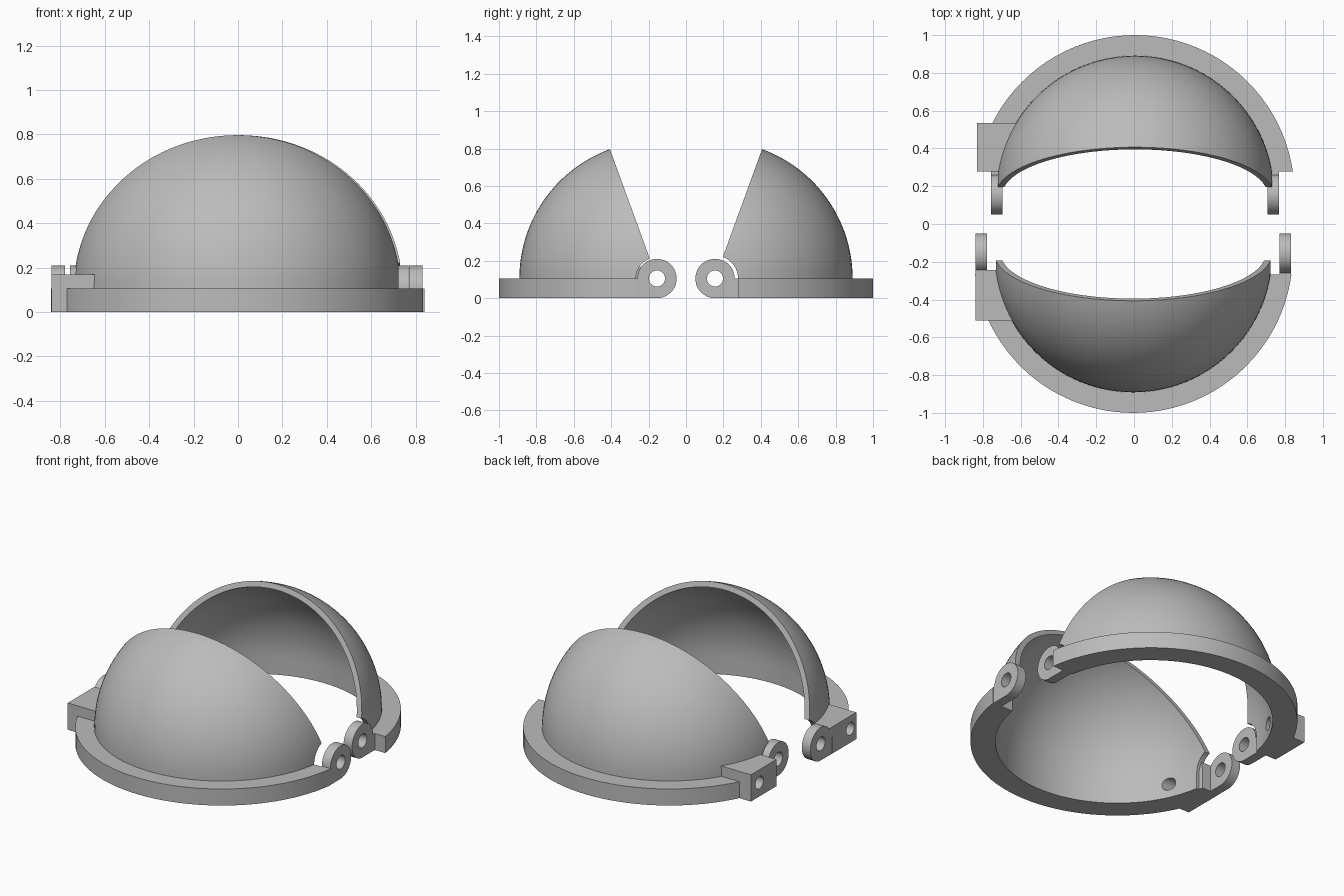
import bpy, bmesh
from math import sin, cos, pi, radians
from mathutils import Matrix

if "Cube" in bpy.data.objects:
    bpy.data.objects.remove(bpy.data.objects["Cube"])

grey = bpy.data.materials.new("plain grey")
grey.use_nodes = True
grey.diffuse_color = (0.5, 0.5, 0.5, 1)
grey.node_tree.nodes["Principled BSDF"].inputs["Base Color"].default_value = (0.5, 0.5, 0.5, 1)

HINGE_Y, HINGE_Z = 0.155, 0.105
OUTER, INNER, FLANGE = 0.736, 0.702, 0.845
TAB_R, HOLE_R = 0.105, 0.043


def arc(r, start, end, n):
    """Points (a, z) around the hinge height, angles in degrees."""
    angles = [radians(start + (end - start) * i / n) for i in range(n + 1)]
    return [(r * cos(a), HINGE_Z + r * sin(a)) for a in angles]


def finish(bm, name):
    bmesh.ops.remove_doubles(bm, verts=bm.verts, dist=1e-5)
    bmesh.ops.recalc_face_normals(bm, faces=bm.faces)
    mesh = bpy.data.meshes.new(name)
    bm.to_mesh(mesh)
    bm.free()
    mesh.materials.append(grey)
    obj = bpy.data.objects.new(name, mesh)
    bpy.context.collection.objects.link(obj)
    return obj


def revolve(name, profile, steps=96):
    """Spin an (r, z) outline about the z axis."""
    bm = bmesh.new()
    verts = [bm.verts.new((r, 0, z)) for r, z in profile]
    edges = [bm.edges.new((a, b)) for a, b in zip(verts, verts[1:] + verts[:1])]
    bmesh.ops.spin(bm, geom=verts + edges, cent=(0, 0, 0), axis=(0, 0, 1),
                   angle=2 * pi, steps=steps)
    bmesh.ops.remove_doubles(bm, verts=bm.verts, dist=1e-5)
    # drop the doubled axis line, if the outline touches the axis
    bmesh.ops.delete(bm, geom=[e for e in bm.edges if not e.link_faces], context="EDGES")
    return finish(bm, name)


def extrude(name, outline, x0, x1):
    """Extrude a (y, z) outline along x."""
    bm = bmesh.new()
    face = bm.faces.new([bm.verts.new((x0, y, z)) for y, z in outline])
    out = bmesh.ops.extrude_face_region(bm, geom=[face])
    moved = [v for v in out["geom"] if isinstance(v, bmesh.types.BMVert)]
    bmesh.ops.translate(bm, verts=moved, vec=(x1 - x0, 0, 0))
    return finish(bm, name)


def rod(name, y, z, r, x0, x1):
    return extrude(name, [(y + r * cos(2 * pi * i / 32), z + r * sin(2 * pi * i / 32))
                          for i in range(32)], x0, x1)


def boolean(obj, tool, operation="DIFFERENCE"):
    mod = obj.modifiers.new("bool", "BOOLEAN")
    mod.operation, mod.object, mod.solver = operation, tool, "EXACT"
    bpy.context.view_layer.objects.active = obj
    bpy.ops.object.modifier_apply(modifier=mod.name)
    bpy.data.objects.remove(tool)


def place(obj, side, shift):
    """Move a part to its half, mirroring it in y for the front."""
    obj.data.transform(Matrix.Translation((shift, side * HINGE_Y, 0))
                       @ Matrix.Diagonal((1, side, 1, 1)))
    if side < 0:
        obj.data.flip_normals()
    bpy.ops.object.select_all(action="DESELECT")
    obj.select_set(True)
    bpy.context.view_layer.objects.active = obj
    bpy.ops.object.shade_smooth_by_angle(angle=radians(25))


def build_half(label, side, shift, clear, tab_x, block_y):
    # hollow dome with its flat flange
    profile = [(INNER, 0), (FLANGE, 0), (FLANGE, HINGE_Z)]
    profile += arc(OUTER, 0, 90, 32) + arc(INNER, 90, 0, 32)
    shell = revolve(label + "_dome_shell", profile)

    # slanted opening and round clearance about the hinge
    opening = [(-1.2, -0.1), (clear, -0.1)] + arc(clear, 0, 70, 12)
    opening += arc(1.3, 70, 70, 1)[:1] + [(-1.2, 1.3)]
    boolean(shell, extrude("opening_cutter", opening, -1, 1))

    # drilled side block, trimmed to the hollow
    y0, y1 = block_y
    block = extrude("side_block", [(y0, 0), (y1, 0), (y1, 0.17), (y0, 0.17)], -0.836, -0.5)
    mid = (OUTER + INNER) / 2
    hollow = revolve("hollow_cutter", [(0, -0.1), (mid, -0.1)] + arc(mid, 0, 90, 32))
    boolean(block, hollow)
    boolean(shell, block, "UNION")
    boolean(shell, rod("drill", 0.295, 0.088, 0.04, -1, -0.3))
    place(shell, side, shift)

    # pair of hinge tabs
    outline = arc(TAB_R, 0, 270, 36) + [(clear + 0.008, 0), (clear + 0.008, HINGE_Z)]
    for hand, sign in (("left", 1), ("right", -1)):
        tab = extrude(f"{label}_{hand}_hinge_tab", outline, *[sign * x for x in tab_x])
        boolean(tab, rod("drill", 0, HINGE_Z, HOLE_R, -1, 1))
        place(tab, side, shift)


build_half("front", -1, -0.004, 0.113, (0.775, 0.835), (0.088, 0.355))
build_half("back", 1, 0.005, 0.123, (0.702, 0.762), (0.123, 0.38))
